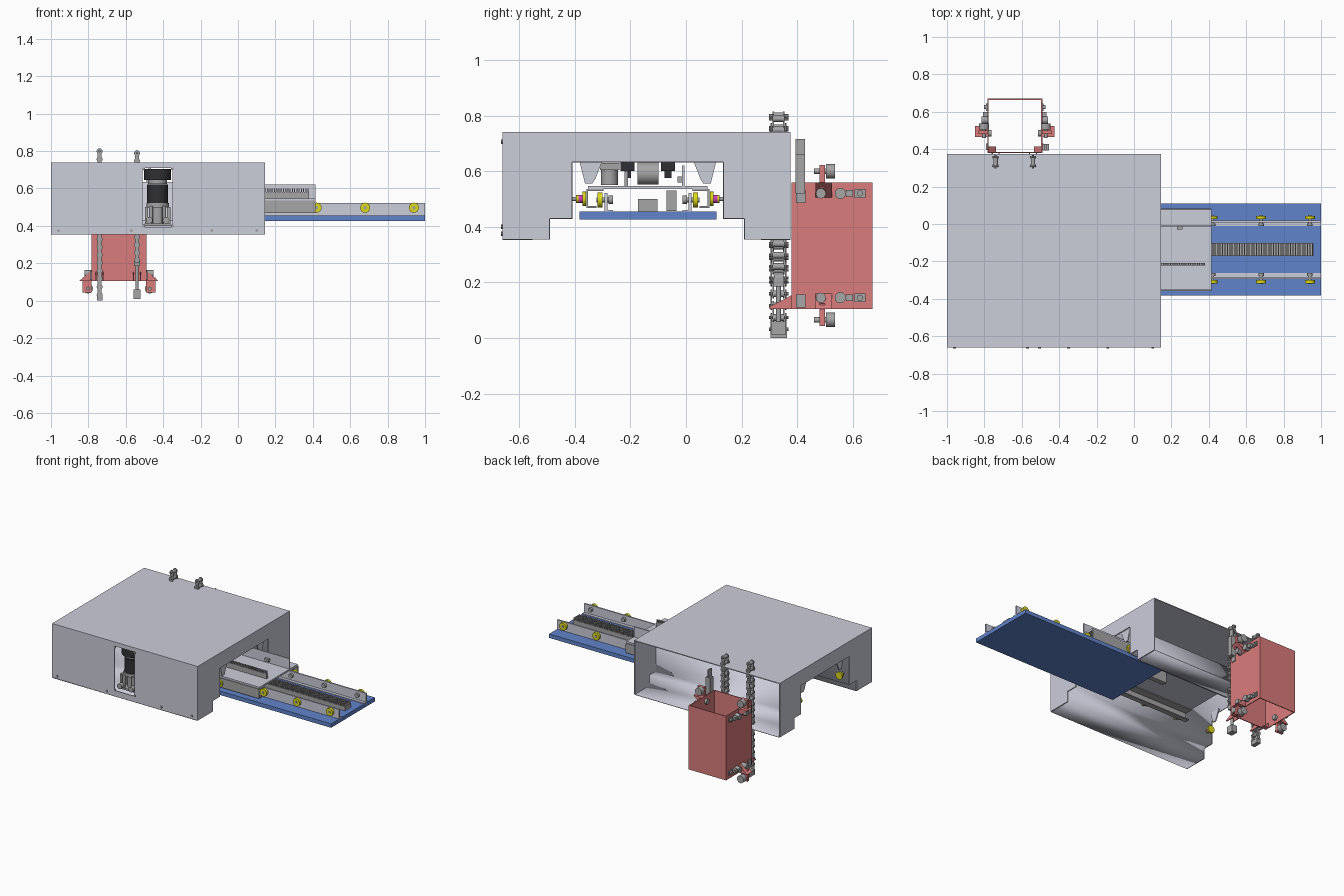
import bpy, bmesh, math
from mathutils import Matrix, Vector

if "Cube" in bpy.data.objects:
    bpy.data.objects.remove(bpy.data.objects["Cube"])


def mat(name, r, g, b):
    m = bpy.data.materials.new(name)
    m.diffuse_color = (r, g, b, 1)
    m.use_nodes = True
    m.node_tree.nodes["Principled BSDF"].inputs["Base Color"].default_value = m.diffuse_color
    return m


SHELL = mat("shell_paint", .60, .61, .70)
RED = mat("red_paint", .70, .20, .20)
BLUE = mat("blue_paint", .12, .23, .60)
YELLOW = mat("yellow_plastic", .72, .70, .01)
PINK = mat("magenta_plastic", .6, .05, .5)
DARK = mat("dark_rubber", .03, .03, .035)
STEEL = mat("steel", .38, .38, .39)


class Part:
    """Collects primitives into one mesh object."""
    def __init__(self, name, material=None):
        self.name, self.material, self.bm = name, material, bmesh.new()

    def box(self, x0, x1, y0, y1, z0, z1):
        m = Matrix.Translation(((x0 + x1) / 2, (y0 + y1) / 2, (z0 + z1) / 2))
        m = m @ Matrix.Diagonal((abs(x1 - x0), abs(y1 - y0), abs(z1 - z0), 1))
        bmesh.ops.create_cube(self.bm, size=1, matrix=m)
        return self

    def cyl(self, axis, c, r, depth, seg=20):
        rot = {'x': Matrix.Rotation(math.pi / 2, 4, 'Y'),
               'y': Matrix.Rotation(math.pi / 2, 4, 'X'), 'z': Matrix()}[axis]
        bmesh.ops.create_cone(self.bm, cap_ends=True, segments=seg, radius1=r, radius2=r,
                              depth=depth, matrix=Matrix.Translation(c) @ rot)
        return self

    def prism(self, axis, pts, a, b):
        put = {'x': lambda p: (a, p[0], p[1]), 'y': lambda p: (p[0], a, p[1])}[axis]
        f = self.bm.faces.new([self.bm.verts.new(put(p)) for p in pts])
        new = bmesh.ops.extrude_face_region(self.bm, geom=[f])['geom']
        d = Vector((b - a, 0, 0)) if axis == 'x' else Vector((0, b - a, 0))
        bmesh.ops.translate(self.bm, vec=d, verts=[v for v in new if isinstance(v, bmesh.types.BMVert)])
        return self

    def done(self):
        bmesh.ops.recalc_face_normals(self.bm, faces=self.bm.faces[:])
        me = bpy.data.meshes.new(self.name)
        self.bm.to_mesh(me)
        self.bm.free()
        if self.material:
            me.materials.append(self.material)
        ob = bpy.data.objects.new(self.name, me)
        bpy.context.collection.objects.link(ob)
        return ob


T = .006
X0, X1, YF, YB, ZB, ZT = -1, .145, -.66, .375, .355, .74

# housing: top, front wall with motor window, end plates with tunnel cutout (open back)
tunnel = [(-.49, ZB), (-.49, .43), (-.41, .43), (-.41, .633),
          (.135, .633), (.135, .43), (.21, .43), (.21, ZB)]
h = Part("housing", SHELL)
h.box(X0, X1, YF, YB, ZT - T, ZT)
wx0, wx1, wz0, wz1 = -.51, -.35, .395, .71
h.box(X0, wx0, YF, YF + T, ZB, ZT).box(wx1, X1, YF, YF + T, ZB, ZT)
h.box(wx0, wx1, YF, YF + T, ZB, wz0).box(wx0, wx1, YF, YF + T, wz1, ZT)
profile = [(YF, ZT), (YF, ZB)] + tunnel + [(YB, ZB), (YB, ZT)]
for x in (X0, X1 - T):
    h.prism('x', profile, x, x + T)
h.done()

# stepped tunnel lining and floors
liner = Part("tunnel_lining", SHELL)
line = [(YF, ZB)] + tunnel + [(YB, ZB)]
rows = [[liner.bm.verts.new((x, y, z)) for y, z in line] for x in (X0 + T, X1 - T)]
for i in range(len(line) - 1):
    liner.bm.faces.new((rows[0][i], rows[0][i + 1], rows[1][i + 1], rows[1][i]))
s = liner.done().modifiers.new("thickness", 'SOLIDIFY')
s.thickness, s.offset = .004, 0

# screws on the front wall
p = Part("wall_screws", STEEL)
for x, z in [(-.96, .375), (-.57, .375), (-.14, .375), (.1, .375),
             (-.505, .705), (-.35, .705), (-.505, .4), (-.35, .4)]:
    p.cyl('y', (x, YF - .002, z), .008, .008, 10)
p.done()

# drive motor behind the window
mx, my = -.43, -.565
p = Part("motor_drum", DARK)
p.cyl('z', (mx, my, .675), .073, .06, 32).cyl('z', (mx, my, .57), .056, .1, 32)
p.done()
p = Part("motor_frame", STEEL)
p.cyl('z', (mx, my, .635), .05, .02, 32).cyl('z', (mx, my, .51), .06, .022, 32)
p.cyl('z', (mx, my, .45), .035, .1, 24).box(mx - .07, mx + .07, my - .06, my + .06, .4, .412)
for sx in (-1, 1):
    p.box(mx + sx * .068, mx + sx * .05, my - .05, my + .05, .412, .5)
    p.cyl('z', (mx + sx * .035, my - .05, .46), .01, .09, 12)
    p.cyl('y', (mx + sx * .045, my - .075, .43), .018, .03)
p.done()

# sliding blue platform with rails, rack and rollers
YC = -.137
Part("platform", BLUE).box(-.145, 1, YC - .246, YC + .246, .427, .455).done()
rails, rollers, pins = Part("platform_rails", SHELL), Part("platform_rollers", YELLOW), Part("roller_pins", STEEL)
for s in (-1, 1):
    rails.box(-.145, 1, YC + s * .146, YC + s * .156, .455, .522)
    rails.box(-.145, 1, YC + s * .125, YC + s * .146, .455, .46)
    for x in (-.08, .17, .42, .68, .94):
        rollers.cyl('y', (x, YC + s * .172, .497), .027, .018, 24)
        pins.cyl('y', (x, YC + s * .155, .497), .009, .06, 12)
        pins.cyl('y', (x, YC + s * .133, .497), .015, .016, 12)
for p in (rails, rollers, pins):
    p.done()
p = Part("platform_rack", STEEL).box(-.13, .96, YC - .035, YC + .035, .455, .485)
for i in range(84):
    x = -.128 + i * .013
    p.box(x, x + .0065, YC - .035, YC + .035, .485, .5)
p.done()

# middle telescopic stage
p = Part("middle_channels", STEEL)
for s in (-1, 1):
    p.box(-.73, .415, YC + s * .215, YC + s * .221, .47, .535)
    p.box(-.73, .415, YC + s * .16, YC + s * .221, .529, .535)
    p.box(-.73, .415, YC + s * .185, YC + s * .221, .468, .474)
p.done()
p = Part("middle_deck", SHELL).box(-.73, .415, YC - .215, YC + .215, .535, .547)
p.box(-.73, .415, -.014, -.006, .547, .62).done()
p = Part("middle_rack", STEEL).box(-.72, .38, -.222, -.208, .547, .582)
for i in range(92):
    x = -.72 + i * .012
    p.box(x, x + .006, -.222, -.208, .582, .6)
p.box(.23, .26, -.03, -.014, .56, .58).done()

# fixed rollers on the tunnel walls and hanging brackets
wheels, hubs, caps = Part("fixed_rollers", YELLOW), Part("fixed_hubs", STEEL), Part("fixed_spacers", PINK)
hang = Part("hanging_brackets", SHELL)
for s in (-1, 1):
    for x in (-.95, -.68, -.41, -.14, .11):
        wheels.cyl('y', (x, YC + s * .229, .5), .026, .012, 24)
        wheels.cyl('y', (x, YC + s * .254, .5), .014, .008, 16)
        caps.cyl('y', (x, YC + s * .243, .5), .015, .014, 16)
        hubs.cyl('y', (x, YC + s * .25, .5), .007, .045, 12)
    for x in (-.97, -.42, .12):
        hang.prism('x', [(YC + s * d, z) for d, z in
                         ((.245, .632), (.165, .632), (.19, .57), (.2, .555), (.226, .555))], x, x + .008)
for p in (wheels, hubs, caps, hang):
    p.done()

# stage drive: pinion, motor and sensors under the tunnel roof
p = Part("stage_drive", STEEL)
p.cyl('y', (-.02, YC, .592), .04, .075, 32).cyl('z', (.02, -.275, .578), .03, .055, 24)
p.box(-.02, .06, -.31, -.24, .605, .63).box(-.3, .02, -.07, -.035, .456, .53)
p.done()
Part("stage_motor_cap", YELLOW).cyl('z', (.02, -.275, .618), .032, .02, 24).done()
p = Part("sensors", DARK)
for y in (-.21, -.065):
    p.box(0, .07, y - .025, y + .025, .6, .632).box(.01, .05, y - .012, y + .012, .575, .6)
p.done()

# lift chains passing down behind the tunnel
CY = .333


def chain(name, x, z0, z1, n):
    c = Part(name, STEEL)
    step = (z1 - z0 - .032) / n
    for i in range(n + 1):
        z = z0 + .016 + i * step
        c.cyl('y', (x, CY, z), .012, .034, 12).cyl('y', (x, CY, z), .006, .07, 8)
        if i < n:
            for s in (-1, 1):
                y = CY + s * (.019 if i % 2 else .026)
                c.box(x - .011, x + .011, y - .0025, y + .0025, z, z + step)
                for zz in (z, z + step):
                    c.cyl('y', (x, y, zz), .016, .006, 12)
    c.done()


chain("lift_chain_left", -.74, .015, .815, 18)
chain("lift_chain_right", -.54, .2, .805, 14)
p = Part("chain_tensioner", STEEL).cyl('z', (-.54, CY, .13), .009, .15, 12)
p.box(-.56, -.52, CY - .025, CY + .025, .01, .06).box(-.555, -.525, CY - .02, CY + .02, .185, .215)
p.box(-.755, -.725, CY - .03, CY + .03, 0, .03).done()

# red carriage: open square tube with corner gussets
cx = -.637
hw, y0, y1, z0, z1 = .147, .38, .67, .105, .56
p = Part("carriage", RED)
for s in (-1, 1):
    p.box(cx + s * hw, cx + s * (hw - T), y0, y1, z0, z1)
    for z in (z0, z1):                        # flared ears with roller tabs
        d = 1 if z == z0 else -1
        p.prism('y', [(cx + s * (hw - .002), z), (cx + s * .212, z), (cx + s * hw, z + d * .055)], .465, .525)
        p.box(cx + s * .145, cx + s * .195, .48, .5, z + d * .02, z - d * .062)
    p.prism('y', [(cx + s * hw, z0), (cx + s * hw, z0 + .04), (cx + s * (hw - .045), z0)], y0, y0 + .035)
    for w in (-.018, .018):                   # chain anchor wedges
        x = -.64 + s * .1 + w
        p.prism('x', [(.382, z0), (.30, z0), (.30, .113), (.382, .155)], x - .003, x + .003)
p.box(cx - hw, cx + hw, y0, y0 + T, z0, z1).box(cx - hw, cx + hw, y1 - T, y1, z0, z1)
p.done()

# carriage guide rollers, bolts and small side plates
p = Part("carriage_rollers", STEEL)
for s in (-1, 1):
    for z, d in ((z0, 1), (z1, -1)):
        rz, bz = z - d * .04, z + d * .04
        p.cyl('y', (cx + s * .165, .52, rz), .026, .032, 24)
        p.cyl('y', (cx + s * .165, .49, rz), .01, .06, 12)
        p.cyl('x', (cx + s * .155, .485, bz), .018, .06, 20)
        p.cyl('x', (cx + s * .16, .555, bz), .02, .036, 20)
        p.box(cx + s * .145, cx + s * .17, .575, .6, bz - .012, bz + .012)
        p.box(cx + s * .145, cx + s * .153, .605, .645, bz - .016, bz + .016)
        p.cyl('x', (cx + s * .155, .625, bz), .011, .02, 12)
        p.box(cx + s * .147, cx + s * .153, .395, .43, bz - .035, bz + .012)
p.done()
Part("carriage_strap", STEEL).box(-.49, -.455, .393, .428, .52, .66).done()
Part("strap_tip", STEEL).box(-.478, -.468, .393, .428, .66, .715).done()

# smooth the round parts, keep hard edges
for ob in bpy.context.scene.objects:
    ob.select_set(True)
    bpy.context.view_layer.objects.active = ob
bpy.ops.object.shade_smooth_by_angle(angle=math.radians(35))
